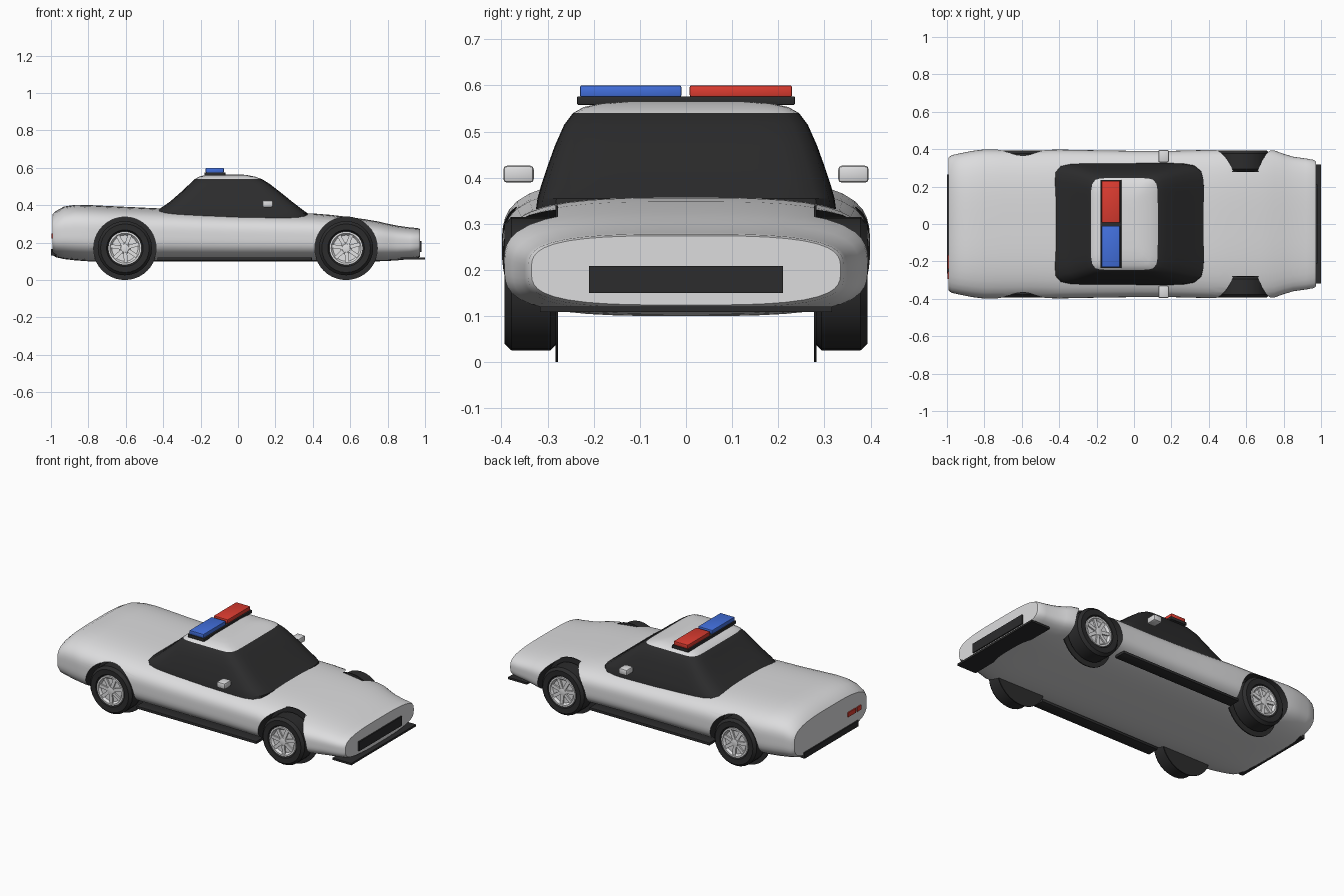
import bpy, bmesh, math
from mathutils import Vector

if "Cube" in bpy.data.objects:
    bpy.data.objects.remove(bpy.data.objects["Cube"])


def material(name, rgb):
    m = bpy.data.materials.new(name)
    m.diffuse_color = (*rgb, 1)
    m.use_nodes = True
    m.node_tree.nodes["Principled BSDF"].inputs["Base Color"].default_value = m.diffuse_color
    return m


WHITE = material("white paint", (0.72, 0.72, 0.73))
BLACK = material("black trim", (0.025, 0.025, 0.026))
SILVER = material("silver rim", (0.76, 0.76, 0.77))
RED = material("red lamp", (0.72, 0.045, 0.03))
BLUE = material("blue lamp", (0.055, 0.16, 0.72))


def finish(name, bm, mats, angle=35):
    bmesh.ops.recalc_face_normals(bm, faces=bm.faces)
    me = bpy.data.meshes.new(name)
    bm.to_mesh(me)
    bm.free()
    for m in mats:
        me.materials.append(m)
    ob = bpy.data.objects.new(name, me)
    bpy.context.collection.objects.link(ob)
    smooth(ob, angle)
    return ob


def smooth(ob, angle=35):
    bpy.ops.object.select_all(action='DESELECT')
    ob.select_set(True)
    bpy.context.view_layer.objects.active = ob
    bpy.ops.object.shade_smooth_by_angle(angle=math.radians(angle))


def loft(rings):
    """Skin a list of equal-length point rings and cap both ends."""
    bm = bmesh.new()
    vs = [[bm.verts.new(p) for p in r] for r in rings]
    n = len(vs[0])
    for a, b in zip(vs, vs[1:]):
        for i in range(n):
            j = (i + 1) % n
            bm.faces.new((a[i], a[j], b[j], b[i]))
    bm.faces.new(vs[0])
    bm.faces.new(vs[-1])
    return bm


def superellipse(n, power):
    """Unit rounded-square outline, with points spread evenly by angle."""
    pts = []
    for i in range(n):
        t = 2 * math.pi * (i + 0.5) / n
        c, s = math.cos(t), math.sin(t)
        k = (abs(c) ** power + abs(s) ** power) ** (-1 / power)
        pts.append((c * k, s * k))
    return pts


def box(name, mat, x, y, z, bevel=0.0):
    bm = bmesh.new()
    bmesh.ops.create_cube(bm, size=1)
    for v in bm.verts:
        v.co = Vector([(a + b) / 2 + c * (b - a) for (a, b), c in zip((x, y, z), v.co)])
    if bevel:
        bmesh.ops.bevel(bm, geom=bm.edges[:], offset=bevel, segments=2,
                        profile=0.5, affect='EDGES')
    return finish(name, bm, [mat])


def lathe(name, mat, profile, cx, cz, side, seg=28):
    """Turn (radius, y) points about a wheel axle; closed by end caps."""
    rings = [[(cx + r * math.cos(2 * math.pi * i / seg), side * y,
               cz + r * math.sin(2 * math.pi * i / seg)) for i in range(seg)]
             for r, y in profile]
    return finish(name, loft(rings), [mat])


# Body shell: x, half width, bottom, top
stations = [(-0.992, 0.355, 0.135, 0.352), (-0.975, 0.368, 0.122, 0.368),
            (-0.93, 0.378, 0.112, 0.393), (-0.87, 0.390, 0.105, 0.402),
            (-0.8, 0.399, 0.10, 0.401), (-0.7, 0.398, 0.10, 0.396),
            (-0.55, 0.394, 0.10, 0.389), (-0.4, 0.398, 0.10, 0.382),
            (-0.2, 0.394, 0.10, 0.372), (0.0, 0.391, 0.10, 0.364),
            (0.2, 0.391, 0.10, 0.360), (0.4, 0.396, 0.10, 0.356),
            (0.5, 0.399, 0.10, 0.348), (0.6, 0.400, 0.10, 0.336),
            (0.68, 0.400, 0.10, 0.325), (0.75, 0.393, 0.10, 0.313),
            (0.8, 0.375, 0.102, 0.301), (0.85, 0.360, 0.105, 0.291),
            (0.92, 0.350, 0.112, 0.281), (0.96, 0.343, 0.118, 0.278),
            (0.972, 0.335, 0.124, 0.274)]
outline = superellipse(56, 3.3)
body = finish("body", loft([[(x, w * a, (lo + hi) / 2 + (hi - lo) / 2 * b)
                             for a, b in outline] for x, w, lo, hi in stations]),
              [WHITE, BLACK])

# Wheel arches cut into the body, with black linings
AXLES = (("rear", -0.605), ("front", 0.578))
CZ = 0.17
for end, cx in AXLES:
    for side in (-1, 1):
        cutter = lathe("arch_cutter", BLACK, [(0.167, 0.28), (0.167, 0.5)], cx, CZ, side, 40)
        cutter.hide_render = True
        mod = body.modifiers.new("arch", 'BOOLEAN')
        mod.operation = 'DIFFERENCE'
        mod.solver = 'EXACT'
        mod.material_mode = 'TRANSFER'
        mod.object = cutter
        bpy.context.view_layer.objects.active = body
        bpy.ops.object.modifier_apply(modifier=mod.name)
        bpy.data.objects.remove(cutter)
smooth(body)

# Cabin: z, rear x, front x, half width; white above the glass line
GLASS_TOP = 0.54
levels = [(0.32, -0.452, 0.376, 0.327), (0.355, -0.448, 0.374, 0.322),
          (0.38, -0.42, 0.34, 0.315), (0.42, -0.362, 0.288, 0.302),
          (0.47, -0.305, 0.226, 0.284), (0.515, -0.257, 0.168, 0.264),
          (GLASS_TOP, -0.23, 0.127, 0.245), (0.553, -0.208, 0.09, 0.222),
          (0.561, -0.175, 0.05, 0.185), (0.565, -0.14, 0.01, 0.13)]
outline = superellipse(64, 9)
bm = loft([[((a + b) / 2 + (b - a) / 2 * u, w * v, z) for u, v in outline]
           for z, a, b, w in levels])
for f in bm.faces:
    f.material_index = 1 if f.calc_center_median().z > GLASS_TOP else 0
finish("cabin", bm, [BLACK, WHITE])

# Wheels: backing disc, tyre, dished rim, spokes and hub
for end, cx in AXLES:
    for side, label in ((-1, "right"), (1, "left")):
        tag = f"{end}_{label}"
        lathe(f"arch_disc_{tag}", BLACK, [(0.17, 0.277), (0.17, 0.283)], cx, CZ, side, 40)
        lathe(f"tyre_{tag}", BLACK,
              [(0.1, 0.282), (0.132, 0.282), (0.145, 0.294), (0.145, 0.378),
               (0.13, 0.394), (0.098, 0.392), (0.088, 0.375)], cx, CZ, side)
        lathe(f"rim_{tag}", SILVER,
              [(0.09, 0.36), (0.09, 0.391), (0.08, 0.391), (0.07, 0.378),
               (0.03, 0.378), (0.022, 0.388), (0.01, 0.39)], cx, CZ, side)
        bm = bmesh.new()
        for k in range(7):
            t = 2 * math.pi * k / 7 + 0.3
            ux, uz = math.cos(t), math.sin(t)
            cube = bmesh.ops.create_cube(bm, size=1)["verts"]
            for v in cube:
                r = 0.05 + v.co.x * 0.064
                s = v.co.z * 0.02
                v.co = (cx + r * ux - s * uz, side * (0.38 + v.co.y * 0.014),
                        CZ + r * uz + s * ux)
        finish(f"spokes_{tag}", bm, [SILVER])

# Door mirrors and side skirts
for side, label in ((-1, "right"), (1, "left")):
    ys = sorted((side * 0.33, side * 0.396))
    box(f"mirror_{label}", WHITE, (0.13, 0.186), ys, (0.389, 0.426), 0.008)
    ys = sorted((side * 0.31, side * 0.384))
    box(f"skirt_{label}", BLACK, (-0.43, 0.395), ys, (0.104, 0.121), 0.003)

# Nose grille, front splitter and rear bumper strip
box("grille", BLACK, (0.955, 0.98), (-0.21, 0.21), (0.15, 0.208))
box("splitter", BLACK, (0.87, 1.0), (-0.317, 0.317), (0.109, 0.121))
box("rear_bumper", BLACK, (-1.0, -0.97), (-0.265, 0.265), (0.13, 0.166))

# Tail lamps
box("tail_lamp_inner", RED, (-0.998, -0.989), (-0.24, -0.165), (0.222, 0.25))
box("tail_lamp_outer", RED, (-0.998, -0.989), (-0.295, -0.255), (0.222, 0.25))

# Roof light bar
box("light_bar_base", BLACK, (-0.18, -0.068), (-0.236, 0.236), (0.558, 0.576), 0.002)
box("light_bar_blue", BLUE, (-0.173, -0.076), (-0.23, -0.01), (0.575, 0.6), 0.004)
box("light_bar_red", RED, (-0.173, -0.076), (0.008, 0.23), (0.575, 0.6), 0.004)
